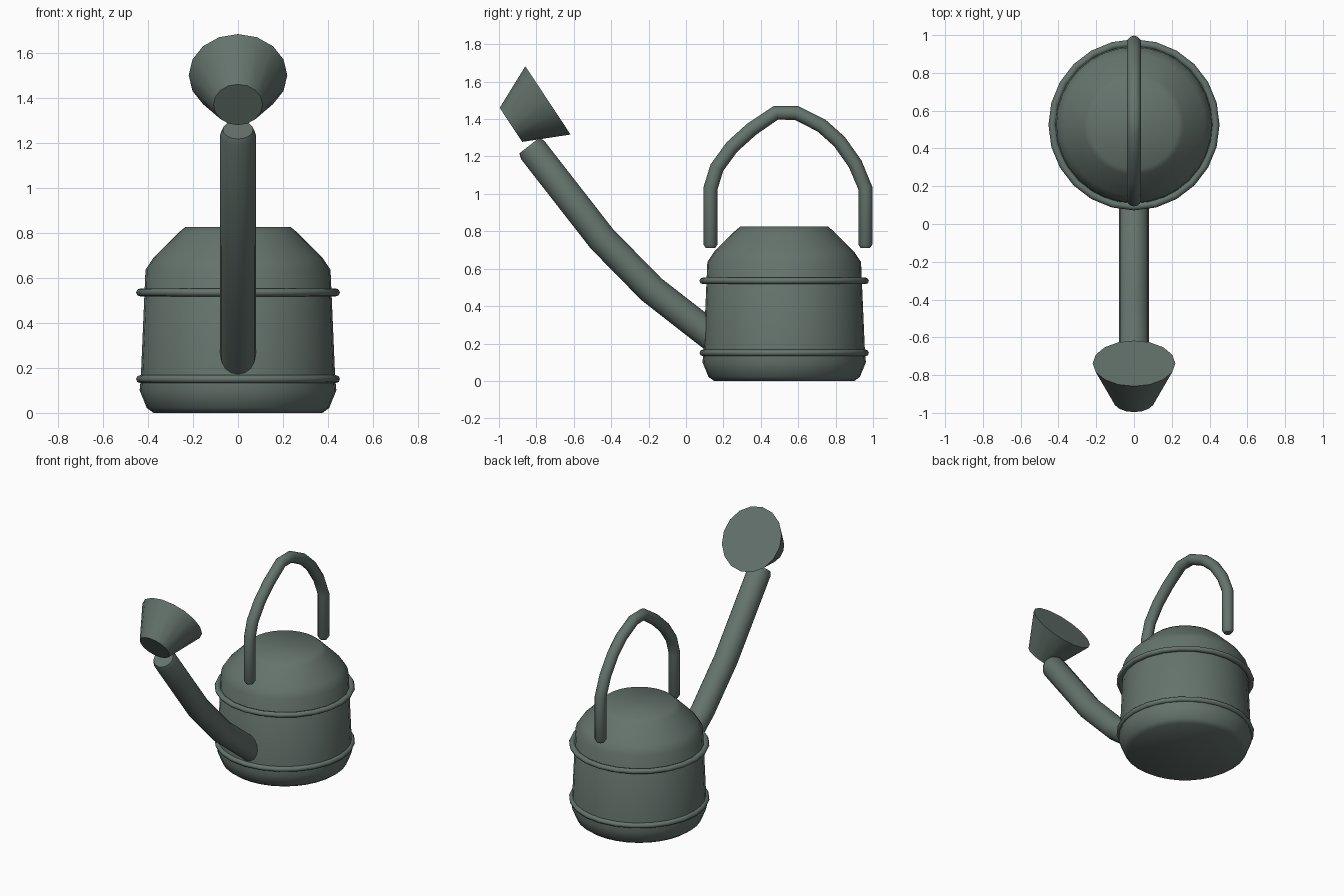
import bpy, bmesh, math
from mathutils import Vector

if "Cube" in bpy.data.objects:
    bpy.data.objects.remove(bpy.data.objects["Cube"])

CY = 0.525  # body axis in y

paint = bpy.data.materials.new("dull green metal")
paint.diffuse_color = (0.130, 0.172, 0.152, 1)
paint.use_nodes = True
paint.node_tree.nodes["Principled BSDF"].inputs["Base Color"].default_value = paint.diffuse_color


def finish(name, bm, angle=None):
    bmesh.ops.recalc_face_normals(bm, faces=bm.faces)
    me = bpy.data.meshes.new(name)
    bm.to_mesh(me)
    bm.free()
    ob = bpy.data.objects.new(name, me)
    bpy.context.collection.objects.link(ob)
    me.materials.append(paint)
    bpy.ops.object.select_all(action='DESELECT')
    ob.select_set(True)
    bpy.context.view_layer.objects.active = ob
    if angle is None:
        bpy.ops.object.shade_smooth()
    else:
        bpy.ops.object.shade_smooth_by_angle(angle=math.radians(angle))
    return ob


def skin(bm, rings, closed=False):
    """Bridge vertex rings; cap the ends unless closed."""
    pairs = list(zip(rings, rings[1:])) + ([(rings[-1], rings[0])] if closed else [])
    for a, b in pairs:
        n = len(a)
        for i in range(n):
            j = (i + 1) % n
            bm.faces.new((a[i], a[j], b[j], b[i]))
    if not closed:
        bm.faces.new(rings[0])
        bm.faces.new(rings[-1])


def lathe(name, profile, n=24, closed=False, angle=None):
    bm = bmesh.new()
    rings = [[bm.verts.new((r * math.cos(t), CY + r * math.sin(t), z))
              for t in (2 * math.pi * i / n for i in range(n))] for r, z in profile]
    skin(bm, rings, closed)
    return finish(name, bm, angle)


def tube(name, path, n=12, angle=50):
    """Sweep a circle along (y, z, radius) points in the x = 0 plane."""
    bm = bmesh.new()
    pts = [Vector((0, y, z)) for y, z, r in path]
    rings = []
    for k, p in enumerate(pts):
        d0 = (p - pts[max(k - 1, 0)]).normalized()
        d1 = (pts[min(k + 1, len(pts) - 1)] - p).normalized()
        t = (d0 + d1).normalized()
        side = Vector((1, 0, 0))
        up = side.cross(t)
        rings.append([bm.verts.new(p + path[k][2] * (side * math.cos(a) + up * math.sin(a)))
                      for a in (2 * math.pi * i / n for i in range(n))])
    skin(bm, rings)
    return finish(name, bm, angle)


# Closed body with rounded foot and sloping shoulder
lathe("body", [(0.375, 0), (0.405, 0.022), (0.437, 0.10), (0.432, 0.15), (0.411, 0.635),
               (0.375, 0.69), (0.265, 0.80), (0.235, 0.825)], n=32, angle=60)

# Two raised hoops
for name, z in (("lower_hoop", 0.15), ("upper_hoop", 0.535)):
    lathe(name, [(0.433 + 0.02 * math.cos(a), z + 0.018 * math.sin(a))
                 for a in (math.pi / 4 * i for i in range(8))], closed=True)

# Arched handle
R = 0.038
arch = [(0.131, 1.03), (0.165, 1.14), (0.245, 1.25), (0.35, 1.345), (0.48, 1.433),
        (0.59, 1.433), (0.725, 1.365), (0.82, 1.28), (0.905, 1.16), (0.959, 1.03)]
tube("handle", [(0.131, 0.71, R * 0.65), (0.131, 0.73, R)] + [(y, z, R) for y, z in arch]
     + [(0.959, 0.73, R), (0.959, 0.71, R * 0.65)])

# Bent spout
S = 0.079
tube("spout", [(0.20, 0.19, S), (-0.185, 0.49, S), (-0.45, 0.76, S), (-0.82, 1.235, S),
               (-0.838, 1.258, S * 0.85)], n=16)

# Flared rose at the spout tip
tube("rose", [(-0.936, 1.369, 0.109), (-0.738, 1.50, 0.219)], n=16)
